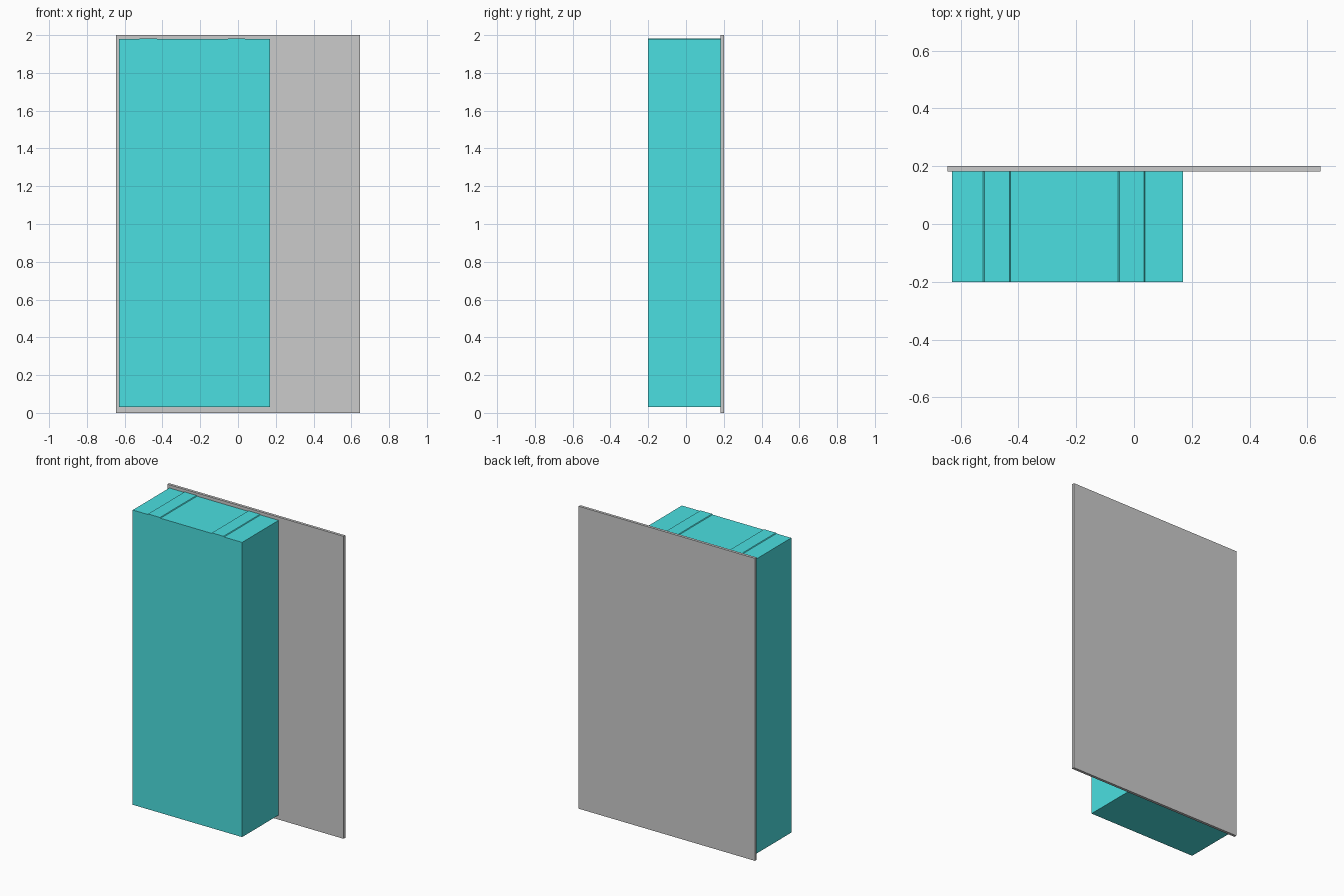
import bpy, bmesh

if "Cube" in bpy.data.objects:
    bpy.data.objects.remove(bpy.data.objects["Cube"])

teal = bpy.data.materials.new("teal")
teal.diffuse_color = (0.07, 0.74, 0.75, 1)
teal.use_nodes = True
teal.node_tree.nodes["Principled BSDF"].inputs["Base Color"].default_value = teal.diffuse_color


def extrude_profile(name, profile, y0, y1, mat=None):
    """Extrude an x-z outline along y from y0 to y1."""
    bm = bmesh.new()
    face = bm.faces.new([bm.verts.new((x, y0, z)) for x, z in profile])
    res = bmesh.ops.extrude_face_region(bm, geom=[face])
    verts = [v for v in res["geom"] if isinstance(v, bmesh.types.BMVert)]
    bmesh.ops.translate(bm, verts=verts, vec=(0, y1 - y0, 0))
    bmesh.ops.recalc_face_normals(bm, faces=bm.faces)
    mesh = bpy.data.meshes.new(name)
    bm.to_mesh(mesh)
    bm.free()
    ob = bpy.data.objects.new(name, mesh)
    bpy.context.collection.objects.link(ob)
    if mat:
        mesh.materials.append(mat)
    return ob


# Thin upright panel at the back
extrude_profile("back_panel",
                [(-0.645, 0), (0.645, 0), (0.645, 2), (-0.645, 2)], 0.182, 0.2)

# Deep box, its top carrying two barely raised strips
low, high = 1.979, 1.983
top = [(0.17, low)]
for right, left in ((0.038, -0.055), (-0.427, -0.522)):
    top += [(right, low), (right - 0.004, high), (left + 0.004, high), (left, low)]
top.append((-0.63, low))
extrude_profile("front_box", [(-0.63, 0.03), (0.17, 0.03)] + top, -0.2, 0.182, teal)
